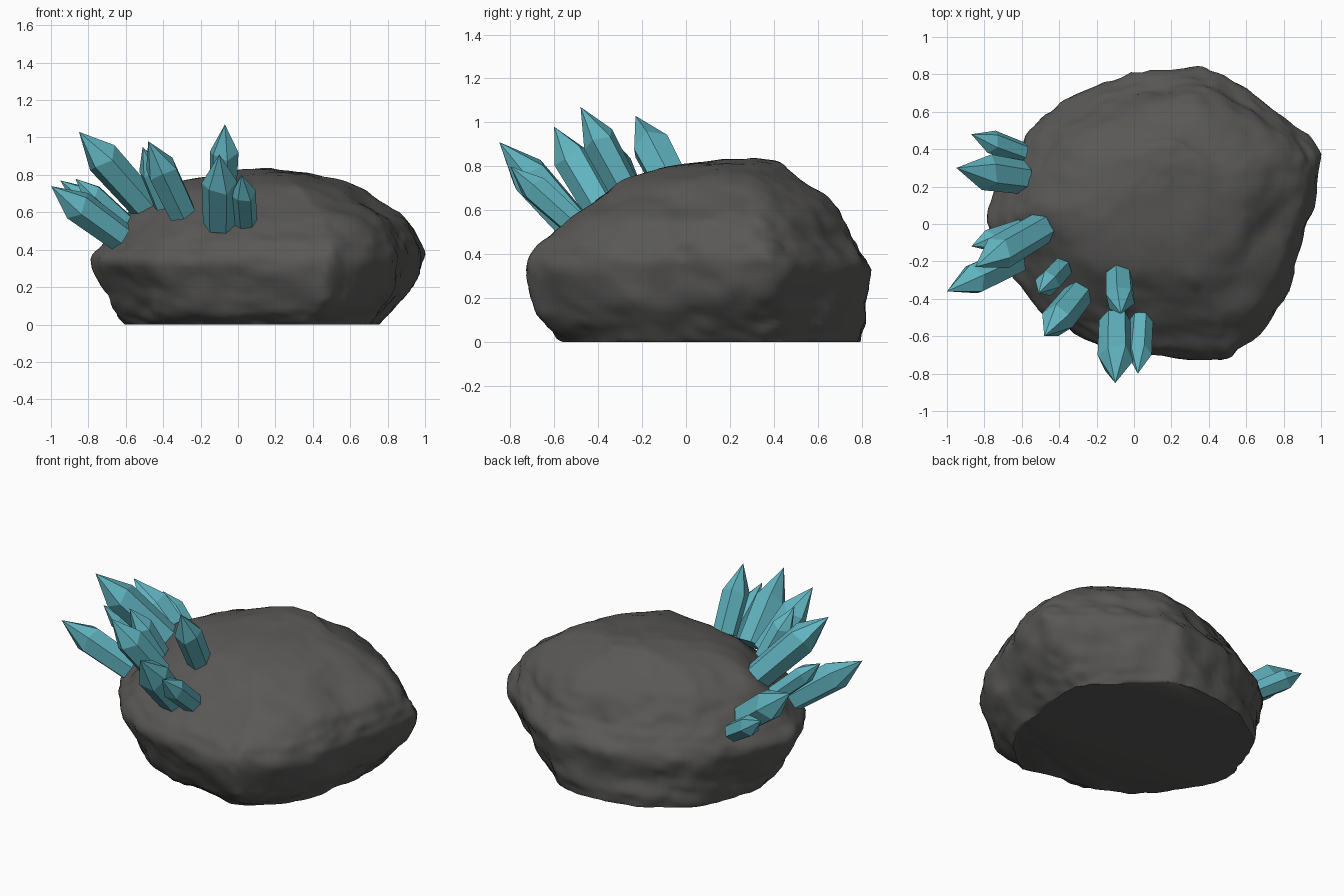
import bpy, bmesh, math
from mathutils import Vector, noise

if "Cube" in bpy.data.objects:
    bpy.data.objects.remove(bpy.data.objects["Cube"])


def material(name, col):
    m = bpy.data.materials.new(name)
    m.diffuse_color = (*col, 1)
    m.use_nodes = True
    m.node_tree.nodes["Principled BSDF"].inputs["Base Color"].default_value = m.diffuse_color
    return m


def catmull(a, b, c, d, t):
    return [0.5 * (2*q + (r-p)*t + (2*p-5*q+4*r-s)*t*t + (3*q-p-3*r+s)*t**3)
            for p, q, r, s in zip(a, b, c, d)]


def finish(name, bm, mat, smooth):
    bmesh.ops.recalc_face_normals(bm, faces=bm.faces)
    for f in bm.faces:
        f.smooth = smooth
    me = bpy.data.meshes.new(name)
    bm.to_mesh(me)
    bm.free()
    ob = bpy.data.objects.new(name, me)
    me.materials.append(mat)
    bpy.context.collection.objects.link(ob)
    return ob


rock_mat = material("dark_stone", (0.10, 0.098, 0.095))
crystal_mat = material("teal_crystal", (0.12, 0.46, 0.53))

# Boulder: plan outline scaled to the extents of each height layer
outline = [(0.3, 0.85), (0.45, 0.83), (0.65, 0.71), (0.83, 0.56), (0.96, 0.43), (0.98, 0.3),
           (0.95, 0.1), (0.88, -0.1), (0.83, -0.3), (0.7, -0.54), (0.52, -0.7), (0.4, -0.73),
           (0.1, -0.7), (-0.15, -0.66), (-0.42, -0.52), (-0.6, -0.32), (-0.74, -0.12),
           (-0.78, 0.02), (-0.72, 0.2), (-0.62, 0.41), (-0.5, 0.56), (-0.35, 0.66),
           (-0.2, 0.75), (0.04, 0.81)]
# z, x min, x max, y min, y max
layers = [(0, -0.60, 0.78, -0.53, 0.80), (0.07, -0.65, 0.84, -0.62, 0.82),
          (0.18, -0.71, 0.93, -0.67, 0.82), (0.33, -0.78, 0.98, -0.73, 0.84),
          (0.42, -0.73, 0.97, -0.69, 0.79), (0.48, -0.69, 0.95, -0.63, 0.74),
          (0.56, -0.63, 0.91, -0.53, 0.70),
          (0.65, -0.53, 0.76, -0.40, 0.64), (0.73, -0.39, 0.62, -0.29, 0.54),
          (0.785, -0.22, 0.46, -0.13, 0.47), (0.82, 0.0, 0.32, 0.14, 0.43),
          (0.835, 0.13, 0.18, 0.29, 0.33)]
# low bulges of the base: direction and amount
bulges = [((-0.71, 0.71), 0.035), ((0.71, -0.71), 0.04), ((0.71, 0.71), -0.06)]
n, sub = len(outline), 5
plan = [catmull(*[outline[(i + k) % n] for k in (-1, 0, 1, 2)], j / sub)
        for i in range(n) for j in range(sub)]
last = len(layers) - 1
rows = [catmull(*[layers[min(max(i + k, 0), last)] for k in (-1, 0, 1, 2)], j / sub)
        for i in range(last) for j in range(sub)] + [layers[-1]]

bm = bmesh.new()
rings = []
for z, x0, x1, y0, y1 in rows:
    ring = []
    for px, py in plan:
        p = Vector((x0 + (px + 0.78) / 1.76 * (x1 - x0),
                    y0 + (py + 0.73) / 1.58 * (y1 - y0), max(z, 0)))
        flat = Vector((p.x - 0.12, p.y - 0.1, 0)).normalized()
        low = max(0, 1 - p.z / 0.36)
        for b, amount in bulges:
            b = Vector((*b, 0))
            p += b * amount * low * max(0, flat.dot(b)) ** 4
        # broad lumps, plus chips on the steep sides
        out = Vector((p.x - 0.12, p.y - 0.06, (p.z - 0.3) * 1.6)).normalized()
        side = 1 - min(1, max(0, (p.z - 0.45) / 0.3)) * 0.7
        d = 0.022 * noise.noise(p * 3.5) + side * (
            0.02 * noise.noise(p * 7.5) + 0.012 * noise.noise(p * 17))
        q = p + out * d
        q.z = 0 if z <= 0.001 else max(q.z, 0.004)
        ring.append(bm.verts.new(q))
    rings.append(ring)
m = len(plan)
for a, b in zip(rings, rings[1:]):
    for i in range(m):
        j = (i + 1) % m
        bm.faces.new((a[i], a[j], b[j], b[i]))
bm.faces.new(rings[0])
bm.faces.new(rings[-1])
rock = finish("boulder", bm, rock_mat, True)
bpy.context.view_layer.objects.active = rock
rock.select_set(True)
bpy.ops.object.shade_smooth_by_angle(angle=math.radians(40))


# Crystals: six-sided prisms with pointed tips
def crystal(name, base, tip, r, spin):
    base, tip = Vector(base), Vector(tip)
    axis = tip - base
    length = axis.length
    rot = axis.to_track_quat('Z', 'Y')
    bm = bmesh.new()
    loops = []
    for z, s in ((0, 0.92), (length - 2.1 * r, 1.0)):
        loops.append([bm.verts.new(base + rot @ Vector((
            r * s * math.cos(spin + k * math.pi / 3),
            r * s * math.sin(spin + k * math.pi / 3),
            z + (0.15 * r * (-1) ** k if z else 0)))) for k in range(6)])
    top = bm.verts.new(tip)
    lo, hi = loops
    bm.faces.new(lo)
    for k in range(6):
        j = (k + 1) % 6
        bm.faces.new((lo[k], lo[j], hi[j], hi[k]))
        bm.faces.new((hi[k], hi[j], top))
    finish(name, bm, crystal_mat, False)


crystals = [
    ((-0.60, 0.25, 0.50), (-0.95, 0.30, 0.77), 0.098),
    ((-0.60, 0.38, 0.46), (-0.87, 0.48, 0.64), 0.065),
    ((-0.63, -0.19, 0.47), (-1.00, -0.36, 0.74), 0.09),
    ((-0.58, -0.02, 0.52), (-0.87, -0.12, 0.78), 0.06),
    ((-0.49, -0.02, 0.63), (-0.85, -0.23, 1.03), 0.095),
    ((-0.30, -0.38, 0.60), (-0.48, -0.60, 0.98), 0.088),
    ((-0.39, -0.24, 0.64), (-0.51, -0.37, 0.95), 0.068),
    ((-0.08, -0.28, 0.70), (-0.07, -0.48, 1.07), 0.08),
    ((-0.10, -0.52, 0.54), (-0.10, -0.85, 0.91), 0.095),
    ((0.04, -0.51, 0.54), (0.02, -0.80, 0.80), 0.068),
]
for i, (b, t, r) in enumerate(crystals):
    crystal(f"crystal_{i + 1}", b, t, r, 0.25 * i)
